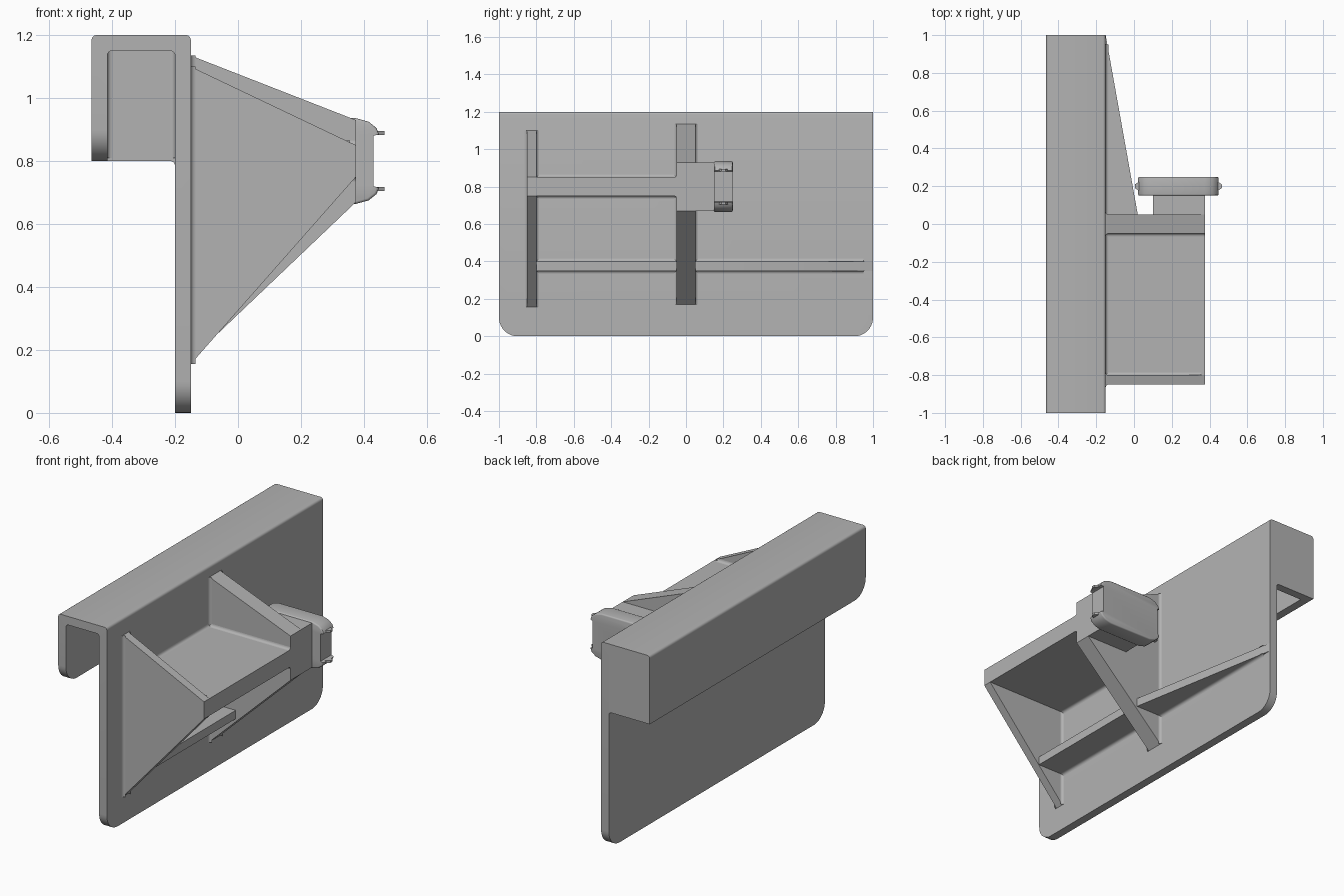
import bpy
import bmesh
from math import sin, cos, pi
from mathutils import Vector

if "Cube" in bpy.data.objects:
    bpy.data.objects.remove(bpy.data.objects["Cube"])

GREY = (0.45, 0.45, 0.45, 1)
grey = bpy.data.materials.new("plain grey")
grey.use_nodes = True
grey.diffuse_color = GREY
grey.node_tree.nodes["Principled BSDF"].inputs["Base Color"].default_value = GREY


def prism(name, profile, axis, a, b, bevels=()):
    """Extrude a 2D profile along an axis; bevels = (edge test, width, segments)."""
    bm = bmesh.new()
    k = "xyz".index(axis)

    def place(p, t):
        c = list(p)
        c.insert(k, t)
        return bm.verts.new(c)

    low = [place(p, a) for p in profile]
    high = [place(p, b) for p in profile]
    bm.faces.new(low)
    bm.faces.new(high)
    n = len(profile)
    for i in range(n):
        j = (i + 1) % n
        bm.faces.new((low[i], low[j], high[j], high[i]))
    bmesh.ops.recalc_face_normals(bm, faces=bm.faces)
    for test, width, segments in bevels:
        picked = []
        for e in bm.edges:
            d = e.verts[1].co - e.verts[0].co
            if test((e.verts[0].co + e.verts[1].co) / 2, d.normalized()):
                picked.append(e)
        bmesh.ops.bevel(bm, geom=picked, offset=width, segments=segments,
                        profile=0.5, affect='EDGES', clamp_overlap=True)
    mesh = bpy.data.meshes.new(name)
    bm.to_mesh(mesh)
    bm.free()
    obj = bpy.data.objects.new(name, mesh)
    bpy.context.collection.objects.link(obj)
    mesh.materials.append(grey)
    bpy.ops.object.select_all(action='DESELECT')
    obj.select_set(True)
    bpy.context.view_layer.objects.active = obj
    bpy.ops.object.shade_smooth_by_angle(angle=pi / 6)
    return obj


def box(name, x, y, z, bevels=()):
    return prism(name, [(x[0], z[0]), (x[1], z[0]), (x[1], z[1]), (x[0], z[1])],
                 "y", y[0], y[1], bevels)


def fillet(name, corner, sides, axis, a, b, r=0.015):
    """Concave strip filling an inside corner; sides give its open directions."""
    u, v = corner
    su, sv = sides
    arc = [(u + su * r * (1 - cos(t * pi / 8)), v + sv * r * (1 - sin(t * pi / 8)))
           for t in range(5)]
    prism(name, [(u, v)] + arc, axis, a, b)


PLATE = -0.15   # outer face of the back plate
REACH = 0.375   # outer end of the arm

# Over-the-edge channel: long plate, top and short lip
prism("hook_channel",
      [(-0.2, 0), (PLATE, 0), (PLATE, 1.2), (-0.465, 1.2),
       (-0.465, 0.8), (-0.415, 0.8), (-0.415, 1.15), (-0.2, 1.15)],
      "y", -1, 1,
      [(lambda m, d: abs(d.x) > 0.9 and (m.z < 0.01 or
        (abs(m.z - 0.8) < 0.01 and m.y < 0)), 0.1, 10),
       (lambda m, d: abs(d.y) > 0.9 and m.z > 1.1, 0.015, 4)])
box("channel_end_wall", (-0.415, -0.2), (0.95, 1), (0.8, 1.15))
fillet("end_wall_fillet", (-0.2, 0.8), (-1, -1), "y", 0.95, 1)
for x, side in ((-0.415, 1), (-0.2, -1)):
    fillet("channel_corner_fillet", (x, 0.95), (side, -1), "z", 0.81, 1.15)

# Gussets reaching out from the plate
gussets = {
    "front_gusset": ((-0.85, -0.8), (0.155, 0.75, 0.85, 1.1)),
    "middle_gusset": ((-0.05, 0.05), (0.17, 0.67, 0.93, 1.135)),
}
for name, (ys, (z0, z1, z2, z3)) in gussets.items():
    prism(name, [(PLATE, z0), (REACH, z1), (REACH, z2), (PLATE, z3)], "y", *ys)
    for y, side in zip(ys, (-1, 1)):
        fillet(name + "_fillet", (PLATE, y), (1, side), "z", z0, z3)

# Shelf joining the gussets
box("shelf", (PLATE, REACH), (-0.8, -0.05), (0.75, 0.85))
for z, side in ((0.85, 1), (0.75, -1)):
    fillet("shelf_plate_fillet", (PLATE, z), (1, side), "y", -0.8, -0.05)
    fillet("shelf_middle_fillet", (-0.05, z), (-1, side), "x", PLATE, REACH)
fillet("shelf_front_fillet", (-0.8, 0.85), (1, 1), "x", PLATE, REACH - 0.02)

# Lower rib, tapering away beyond the middle gusset
prism("lower_rib", [(PLATE, -0.8), (0.02, -0.8), (0.02, 0.05), (PLATE, 1)],
      "z", 0.35, 0.4)
for z, side in ((0.4, 1), (0.35, -1)):
    fillet("rib_fillet", (PLATE, z), (1, side), "y", -0.8, 0.95)

# Block carrying the clip
box("clip_block", (0.1, REACH), (0.05, 0.15), (0.67, 0.93))

# Clip: rounded body with a recess between two lips at each end
CX, CZ = 0.235, 0.8
quarter = [(0.195, 0.08), (0.213, 0.085), (0.205, 0.105), (0.18, 0.125), (0.14, 0.136)]
outline = quarter + [(-x, z) for x, z in reversed(quarter)]
outline += [(-x, -z) for x, z in outline]
prism("clip_body", [(CX + x, CZ + z) for x, z in outline], "y", 0.15, 0.25,
      [(lambda m, d: abs(d.y) < 0.1 and abs(m.z - CZ) > 0.09, 0.008, 3)])

# Pointed tips on the clip lips
for sx in (-1, 1):
    tip = [(CX + sx * x, 0.2 + y) for x, y in
           ((0.19, -0.035), (0.215, -0.02), (0.23, -0.01),
            (0.23, 0.01), (0.215, 0.02), (0.19, 0.035))]
    for sz in (-1, 1):
        prism("clip_tip", tip, "z", CZ + sz * 0.082, CZ + sz * 0.095)
